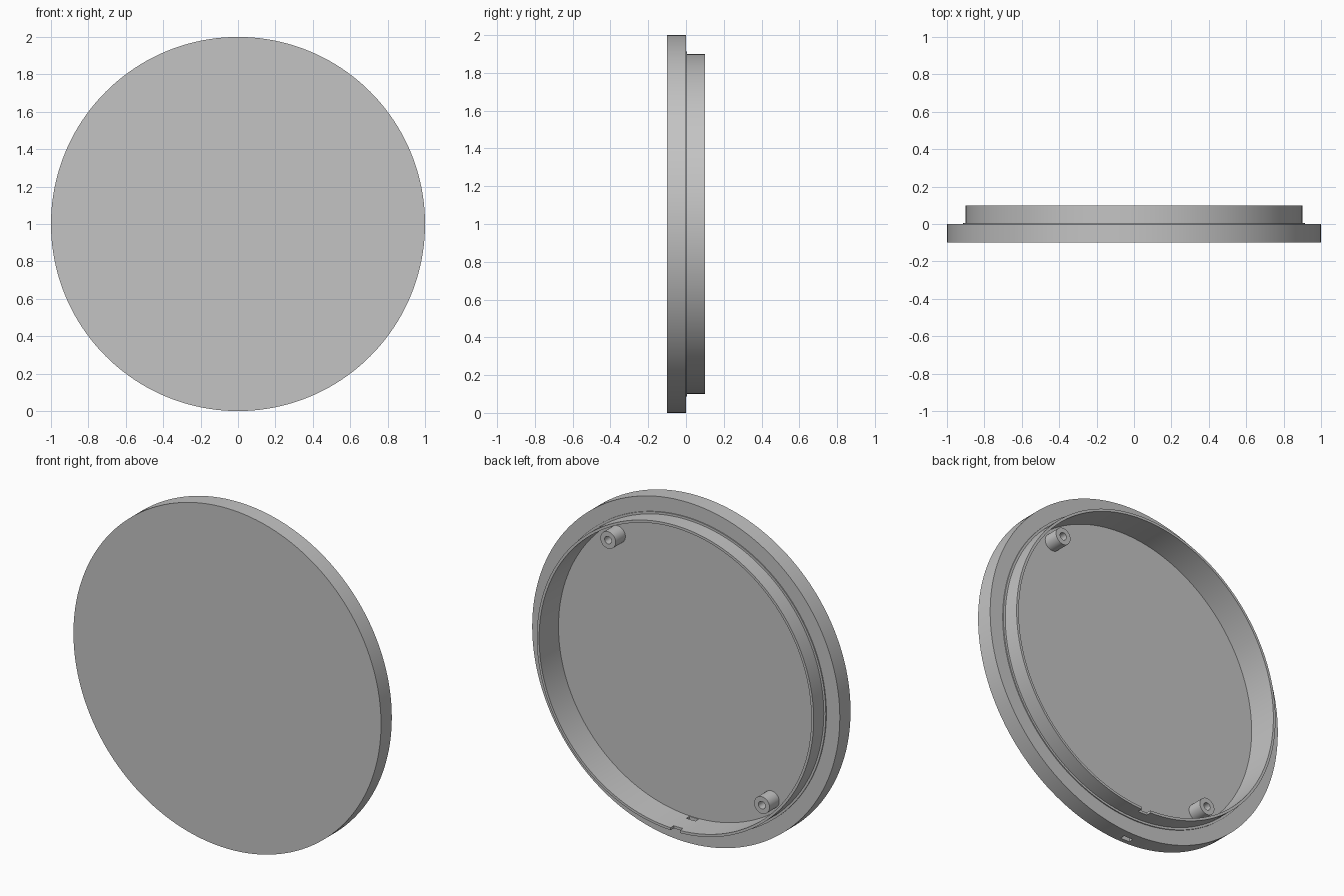
import bpy, math
from mathutils import Matrix

cube = bpy.data.objects.get("Cube")
if cube:
    bpy.data.objects.remove(cube, do_unlink=True)

grey = bpy.data.materials.new("plain grey")
grey.use_nodes = True
colour = (0.55, 0.55, 0.55, 1)
grey.diffuse_color = colour
grey.node_tree.nodes["Principled BSDF"].inputs["Base Color"].default_value = colour

CENTRE_Z = 1.0


def lathe(name, profile, x=0, z=CENTRE_Z, sides=160):
    """Revolve (radius, y) points around an axis parallel to y."""
    verts, rings, faces = [], [], []
    for r, y in profile:
        start = len(verts)
        count = sides if r > 0 else 1
        for i in range(count):
            a = math.tau * i / sides
            verts.append((x + r * math.cos(a), y, z + r * math.sin(a)))
        rings.append([start + i % count for i in range(sides)])
    for a, b in zip(rings, rings[1:]):
        for i in range(sides):
            j = (i + 1) % sides
            quad = [a[i], a[j], b[j], b[i]]
            faces.append(list(dict.fromkeys(quad)))
    mesh = bpy.data.meshes.new(name)
    mesh.from_pydata(verts, [], faces)
    mesh.materials.append(grey)
    obj = bpy.data.objects.new(name, mesh)
    bpy.context.collection.objects.link(obj)
    bpy.ops.object.select_all(action="DESELECT")
    obj.select_set(True)
    bpy.context.view_layer.objects.active = obj
    bpy.ops.object.mode_set(mode="EDIT")
    bpy.ops.mesh.select_all(action="SELECT")
    bpy.ops.mesh.normals_make_consistent(inside=False)
    bpy.ops.object.mode_set(mode="OBJECT")
    bpy.ops.object.shade_smooth_by_angle(angle=math.radians(30))
    return obj


# Lid: flat front, wide rim, small step, thin raised wall and recessed floor
FLOOR = -0.08
lid = lathe("lid", [(0, -0.1), (1, -0.1), (1, 0), (0.913, 0), (0.913, 0.006),
                    (0.9, 0.006), (0.9, 0.1), (0.885, 0.1), (0.885, FLOOR), (0, FLOOR)])


# Openings at the bottom: a notch in the wall's edge and a slot through the rim
def cut(name, size, location):
    bpy.ops.mesh.primitive_cube_add(size=1, location=location)
    cutter = bpy.context.object
    cutter.name = name
    cutter.data.transform(Matrix.Diagonal((*size, 1)))
    cutter.hide_render = True
    cutter.display_type = "WIRE"
    mod = lid.modifiers.new(name, "BOOLEAN")
    mod.operation = "DIFFERENCE"
    mod.solver = "EXACT"
    mod.object = cutter
    bpy.context.view_layer.objects.active = lid
    bpy.ops.object.modifier_apply(modifier=mod.name)
    bpy.data.objects.remove(cutter, do_unlink=True)


cut("wall_notch", (0.06, 0.06, 0.1), (0, 0.1, 0.11))
cut("rim_slot", (0.06, 0.03, 0.3), (0, -0.06, 0.06))

# Two hollow screw posts on opposite sides of the floor
for name, side in (("upper_post", 1), ("lower_post", -1)):
    lathe(name, [(0.05, FLOOR - 0.005), (0.05, 0.01), (0.022, 0.01),
                 (0.022, FLOOR + 0.002), (0, FLOOR + 0.002)],
          x=0.5 * side, z=CENTRE_Z + 0.645 * side, sides=48)
